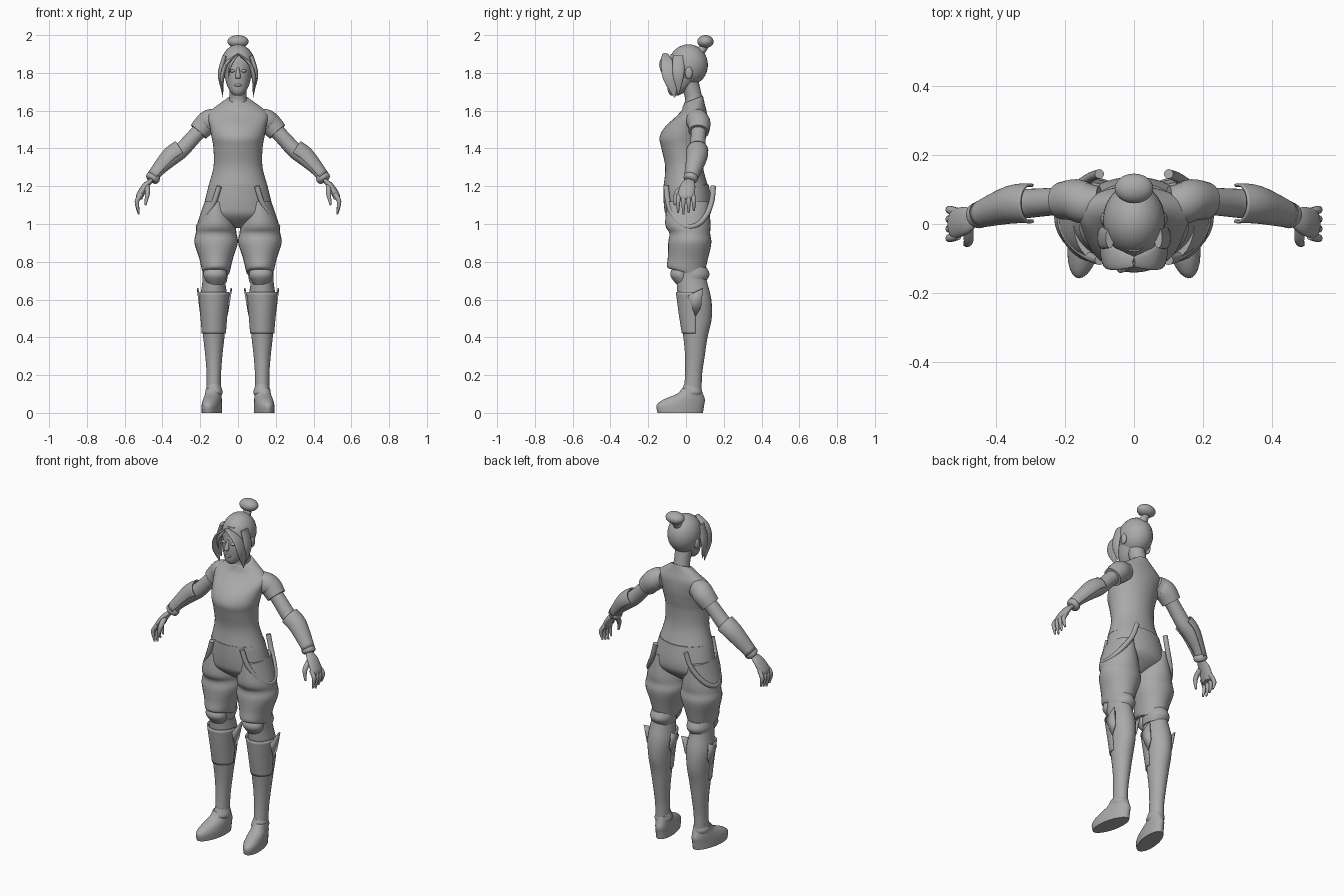
import bpy, bmesh
from math import sin, cos, pi, tau, radians
from mathutils import Vector, Matrix

cube = bpy.data.objects.get("Cube")
if cube:
    bpy.data.objects.remove(cube, do_unlink=True)

clay = bpy.data.materials.new("plain_grey")
clay.use_nodes = True
clay.diffuse_color = (.4, .4, .4, 1)
clay.node_tree.nodes["Principled BSDF"].inputs["Base Color"].default_value = clay.diffuse_color

FORWARD = Vector((0, 1, 0))
SIDEWAYS = Vector((1, 0, 0))


def finish(name, bm, mirror=False, thickness=0):
    """Turn a bmesh into a smooth grey object, mirrored to both sides if asked."""
    bmesh.ops.recalc_face_normals(bm, faces=bm.faces)
    mesh = bpy.data.meshes.new(name)
    bm.to_mesh(mesh)
    bm.free()
    mesh.materials.append(clay)
    part = bpy.data.objects.new(name, mesh)
    bpy.context.collection.objects.link(part)
    bpy.ops.object.select_all(action="DESELECT")
    part.select_set(True)
    bpy.context.view_layer.objects.active = part
    bpy.ops.object.shade_smooth_by_angle(angle=radians(50))
    if thickness:
        solid = part.modifiers.new("thickness", "SOLIDIFY")
        solid.thickness = thickness
        solid.offset = 0
    if mirror:
        part.modifiers.new("both_sides", "MIRROR")


def smooth_rows(rows, steps=5):
    """Interpolate the section rows with a curve that passes through each one."""
    last = len(rows) - 1
    dense = []
    for i in range(last):
        before, start, end, after = (rows[max(0, min(last, i + k))] for k in (-1, 0, 1, 2))
        for step in range(steps):
            t = step / steps
            dense.append([b + t / 2 * (c - a + t * (2 * a - 5 * b + 4 * c - d + t * (3 * (b - c) + d - a)))
                          for a, b, c, d in zip(before, start, end, after)])
    return dense + [rows[last]]


def loft(name, rows, upright, mirror=False, arc=None, hem=0, splay=0, ref=FORWARD, count=28):
    """Skin over elliptical sections given as x, y, z, half width, half depth."""
    rows = smooth_rows(rows)
    last = len(rows) - 1
    bm = bmesh.new()
    rings = []
    for i, (x, y, z, wide, deep) in enumerate(rows):
        side, fore = SIDEWAYS, FORWARD
        if not upright:
            ahead = Vector(rows[min(i + 1, last)][:3]) - Vector(rows[max(i - 1, 0)][:3])
            ahead.normalize()
            fore = (ref - ahead * ref.dot(ahead)).normalized()
            side = fore.cross(ahead)
        ring = []
        for k in range(count):
            angle = arc[0] + (arc[1] - arc[0]) * k / (count - 1) if arc else tau * k / count
            point = Vector((x, y, z)) + side * wide * cos(angle) + fore * deep * sin(angle)
            point.z += hem * deep * sin(angle) * (i / last) ** 4
            point.x -= splay * point.y
            ring.append(bm.verts.new(point))
        rings.append(ring)
    for low, high in zip(rings, rings[1:]):
        for k in range(count - 1 if arc else count):
            after = (k + 1) % count
            bm.faces.new((low[k], low[after], high[after], high[k]))
    if not arc:
        bm.faces.new(rings[0])
        bm.faces.new(rings[-1])
    finish(name, bm, mirror, thickness=.008 if arc else 0)


def column(name, sections, x=0, **options):
    """Level sections stacked upright, each given as z, y, half width, half depth."""
    loft(name, [(x, y, z, wide, deep) for z, y, wide, deep in sections], True, mirror=x > 0, **options)


def tube(name, points, radii, flatten=1, mirror=True, **options):
    """Sections set square to a path; flatten thins them across the depth."""
    loft(name, [(*p, r * flatten, r) for p, r in zip(points, radii)], False, mirror=mirror, **options)


def ball(name, centre, radii, mirror=False):
    bm = bmesh.new()
    place = Matrix.Translation(centre) @ Matrix.Diagonal((*radii, 1))
    bmesh.ops.create_uvsphere(bm, u_segments=28, v_segments=18, radius=1, matrix=place)
    finish(name, bm, mirror)


# Shirt with short sleeves
SHOULDER, ELBOW, WRIST = Vector((.17, .07, 1.53)), Vector((.3, .06, 1.39)), Vector((.46, .02, 1.23))
upper_arm = SHOULDER.lerp(ELBOW, .5)
column("shirt", [(1.19, 0, .16, .12), (1.3, -.01, .13, .1), (1.4, -.02, .13, .11), (1.46, -.02, .14, .12),
                 (1.52, 0, .15, .11), (1.58, .03, .16, .08), (1.62, .04, .12, .06), (1.66, .04, .06, .05)],
       hem=.4, count=40)
tube("sleeves", [(.1, .06, 1.56), (.14, .06, 1.55), SHOULDER, SHOULDER.lerp(ELBOW, .3)], [.05, .06, .06, .054])

# Arms, forearm guards and wrist cuffs
def forearm(*stops):
    """Points between elbow and wrist, bowed slightly outward."""
    return [ELBOW.lerp(WRIST, t) + Vector((1, 1, 1)) * .01 * sin(pi * t) for t in stops]


tube("arms", [SHOULDER, upper_arm, *forearm(0, .3, .7, 1)], [.04, .04, .042, .044, .033, .025])
tube("forearm_guards", forearm(0, .3, .9), [.054, .051, .034], arc=(pi * .4, pi * 1.6))
tube("wrist_cuffs", forearm(.84, .9, .97, 1), [.03, .038, .036, .028])

# Hands with curled fingers
tube("palms", [WRIST, (.49, .01, 1.2), (.52, 0, 1.15), (.52, 0, 1.13)], [.026, .04, .043, .036], flatten=.45)
for i in range(4):
    y = .023 * (i - 1.5)
    reach = .11 - .01 * abs(i - 1)
    tube("fingers", [(.51, y, 1.16), (.535, y * 1.2, 1.12), (.525, y * 1.2, 1.16 - reach)],
         [.012, .012, .005], count=10)
tube("thumbs", [(.48, -.01, 1.2), (.48, -.05, 1.16), (.49, -.06, 1.1)], [.015, .014, .005], ref=SIDEWAYS, count=10)

# Neck, face and ears
tube("neck", [(0, .04, 1.61), (0, .04, 1.67), (0, .01, 1.78)], [.06, .045, .05], mirror=False)
column("face", [(1.68, -.06, .02, .02), (1.7, -.05, .04, .045), (1.74, -.03, .06, .07),
                (1.8, -.01, .07, .09), (1.9, 0, .06, .08)])
column("nose", [(1.83, -.09, .006, .01), (1.78, -.11, .014, .015), (1.77, -.1, .01, .01)], count=12)
ball("lips", (0, -.095, 1.735), (.02, .01, .008))
ball("eyes", (.03, -.09, 1.81), (.015, .014, .008), mirror=True)
ball("ears", (.085, .015, 1.8), (.012, .02, .033), mirror=True)

# Hair: cap, parted locks, loose strand and bun
ball("hair_cap", (0, .012, 1.842), (.09, .104, .109))
tube("front_locks", [(0, -.11, 1.9), (.06, -.1, 1.85), (.085, -.08, 1.77), (.08, -.06, 1.67)],
     [.016, .034, .04, .003], flatten=.3)
tube("side_locks", [(.07, -.04, 1.89), (.095, -.04, 1.79), (.08, -.04, 1.69)], [.03, .03, .003], flatten=.4)
tube("loose_strand", [(0, -.11, 1.9), (-.04, -.13, 1.84), (-.05, -.11, 1.77)], [.01, .012, .002],
     flatten=.6, mirror=False)
tube("bun_stem", [(0, .06, 1.9), (0, .09, 1.93), (0, .1, 1.96)], [.035, .022, .03], mirror=False)
ball("bun", (0, .103, 1.966), (.056, .043, .034))

# Baggy trousers gathered below the knee
column("trouser_seat", [(1.21, 0, .154, .12), (1.1, .01, .18, .127), (1.04, .01, .18, .11), (.98, .01, .04, .04)],
       count=40)
column("trouser_legs", [(1.12, .01, .06, .11), (1, .01, .1, .12), (.95, .02, .108, .108), (.9, .02, .115, .114),
                        (.82, .01, .09, .106), (.76, 0, .076, .1), (.74, .01, .07, .08)], x=.116, hem=-.25)

# Hip straps: half loops hanging from the waist
turns = [pi * k / 8 for k in range(9)]
tube("hip_straps", [(.1 + .11 * sin(a) ** 1.5, .02 - .125 * cos(a), 1.2 - .215 * sin(a)) for a in turns],
     [.014] * len(turns), ref=SIDEWAYS, count=12)

# Lower legs, knee pads and calf plates
column("shins", [(.79, .02, .06, .07), (.7, .03, .06, .08), (.6, .046, .072, .088), (.5, .053, .064, .083),
                 (.4, .05, .056, .064), (.3, .047, .045, .052), (.2, .04, .038, .045), (.1, .035, .038, .048)], x=.128)
column("knee_pads", [(.78, -.02, .05, .04), (.75, -.03, .06, .05), (.72, -.03, .06, .05), (.68, -.01, .04, .04)],
       x=.121)
column("knee_straps", [(.77, .04, .06, .07), (.73, .04, .067, .084), (.69, .03, .06, .07)], x=.121)
column("shin_guards", [(.64, .04, .08, .09), (.52, .05, .068, .084), (.42, .05, .06, .068)], x=.128, arc=(pi, tau))
for name, top, slope in (("outer_calf_plates", .214, .13), ("inner_calf_plates", .035, -.17)):
    bm = bmesh.new()
    leaf = [(.01, .62), (.09, .66), (.08, .56), (.05, .51)]
    bm.faces.new([bm.verts.new((top - slope * (.66 - z), y, z)) for y, z in leaf])
    finish(name, bm, mirror=True, thickness=.009)

# Shoes with ankle collars
column("shoes", [(0, -.03, .05, .12), (.04, -.03, .05, .126), (.07, -.01, .047, .11), (.1, .02, .042, .07),
                 (.13, .03, .04, .05)], x=.134, splay=.16)
column("ankle_collars", [(.09, .03, .038, .05), (.11, .03, .046, .056), (.14, .036, .037, .046)], x=.127, hem=-.3)
